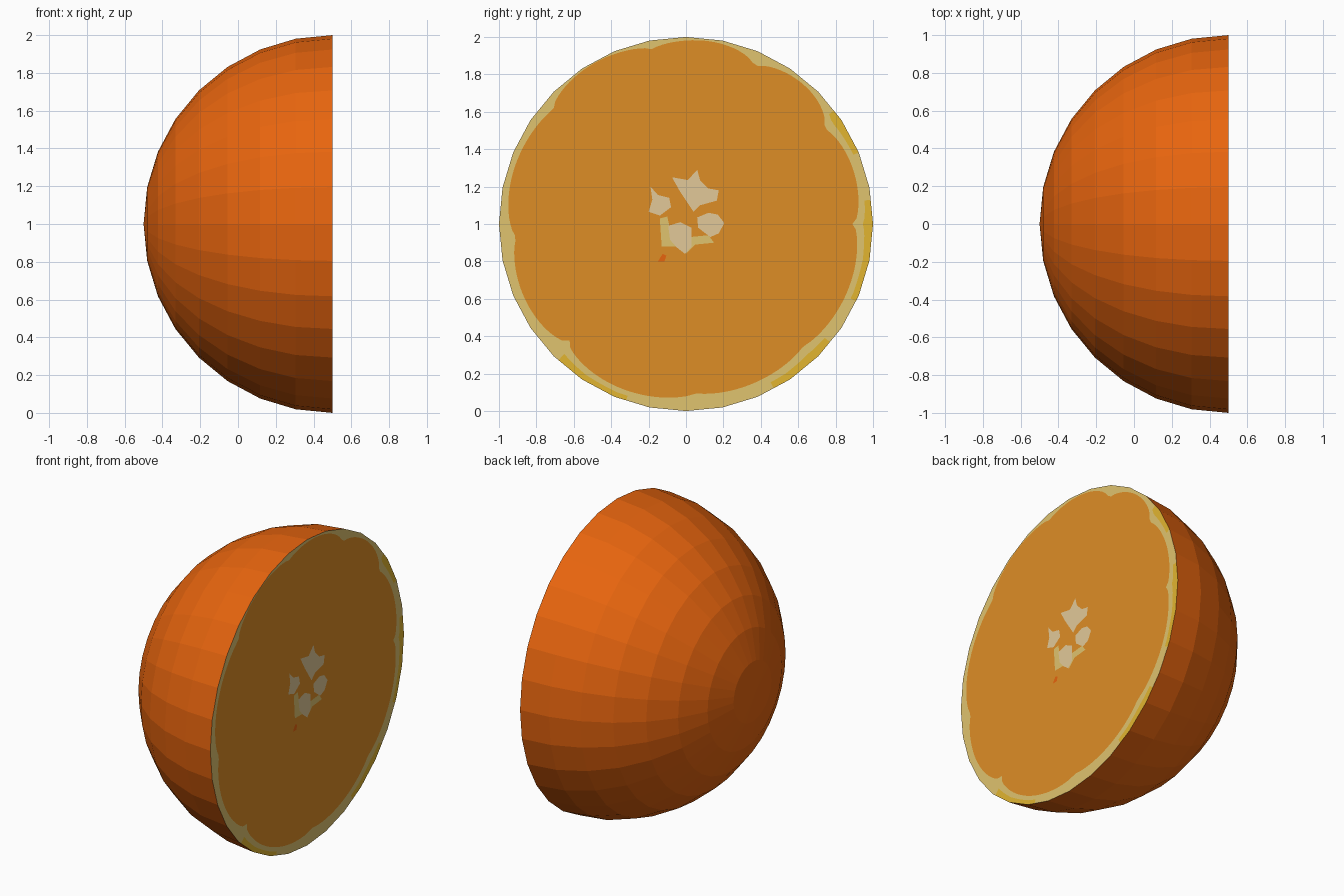
import bpy, bmesh, math
from mathutils import Matrix, Vector

if "Cube" in bpy.data.objects:
    bpy.data.objects.remove(bpy.data.objects["Cube"])


def material(name, rgb):
    lin = [((c / 255 + 0.055) / 1.055) ** 2.4 if c > 10 else c / 255 / 12.92 for c in rgb]
    m = bpy.data.materials.new(name)
    m.diffuse_color = (*lin, 1)
    m.use_nodes = True
    m.node_tree.nodes["Principled BSDF"].inputs["Base Color"].default_value = m.diffuse_color
    return m


peel = material("orange peel", (232, 101, 14))
flesh = material("orange flesh", (222, 141, 38))
pith = material("pale pith", (224, 195, 111))
zest = material("yellow pith", (226, 181, 48))
core = material("cream core", (226, 201, 153))

CUT, MID = 0.5, 1.0   # plane of the cut, height of the centre


def add(name, bm, mats):
    me = bpy.data.meshes.new(name)
    bm.to_mesh(me)
    bm.free()
    for m in mats:
        me.materials.append(m)
    ob = bpy.data.objects.new(name, me)
    bpy.context.collection.objects.link(ob)
    return ob


# Peel: half a sphere with its pole on -x
bm = bmesh.new()
bmesh.ops.create_uvsphere(bm, u_segments=32, v_segments=16, radius=1)
bmesh.ops.delete(bm, geom=[v for v in bm.verts if v.co.z > 0.01], context='VERTS')
bmesh.ops.transform(bm, verts=bm.verts, matrix=Matrix.Translation((CUT, 0, MID))
                    @ Matrix.Rotation(math.pi / 2, 4, 'Y'))
add("peel", bm, [peel])

# Cut face: scalloped flesh inside a pith ring
# each segment: start angle, notch radius, bulge radius
segments = [(0, .89, .94), (35, .885, .975), (66.5, .905, .985), (101, .945, .99),
            (139, .93, .965), (184.5, .90, .95), (225, .88, .945), (273, .90, .925),
            (314, .90, .935), (360, .89, .94)]
yellow_arcs = [(-62, -40), (-25, 8), (22, 38), (226, 252)]


def flesh_radius(deg):
    for (a, ra, bulge), (b, rb, _) in zip(segments, segments[1:]):
        if a <= deg < b:
            t = (deg - a) / (b - a)
            base = ra + (rb - ra) * t
            return base + (bulge - base) * math.sin(math.pi * t) ** 0.45
    return segments[0][1]


def rim_radius(deg):
    half = 360 / 64
    return math.cos(math.radians(half)) / math.cos(math.radians(deg % (2 * half) - half))


def on_cut(y, z, lift=0.0):
    return Vector((CUT + lift, y, MID + z))


bm = bmesh.new()
N = 192
rings = [[], [], []]
for i in range(N):
    d = 360 * i / N
    r0, r2 = flesh_radius(d), rim_radius(d)
    for ring, r in zip(rings, (r0, (r0 + r2) / 2, r2)):
        a = math.radians(d)
        ring.append(bm.verts.new(on_cut(r * math.cos(a), r * math.sin(a))))
bm.faces.new(rings[0]).material_index = 0
for i in range(N):
    j = (i + 1) % N
    d = 360 * (i + 0.5) / N
    yellow = any(a < d < b or a < d - 360 < b for a, b in yellow_arcs)
    for k in (0, 1):
        f = bm.faces.new((rings[k][i], rings[k + 1][i], rings[k + 1][j], rings[k][j]))
        f.material_index = 2 if k and yellow else 1
add("cut_face", bm, [flesh, pith, zest])


# Core patches: thin flat plates on the cut
def patch(name, pts, mat, lift):
    bm = bmesh.new()
    f = bm.faces.new([bm.verts.new(on_cut(y, z, lift)) for y, z in pts])
    f.normal_update()
    if f.normal.x < 0:
        f.normal_flip()
    bmesh.ops.triangulate(bm, faces=[f])
    add(name, bm, [mat])


patch("core_top", [(-.075, .25), (.01, .235), (.06, .29), (.075, .235), (.12, .19), (.175, .18),
                   (.165, .125), (.075, .1), (.04, .065), (.01, .11), (-.03, .17)], core, .004)
patch("core_left", [(-.19, .2), (-.15, .155), (-.09, .14), (-.08, .09), (-.14, .045),
                    (-.2, .065), (-.18, .13)], core, .004)
patch("core_right", [(.06, .035), (.12, .06), (.17, .05), (.205, .005), (.175, -.05),
                     (.13, -.07), (.065, -.02)], core, .004)
patch("core_bottom", [(-.095, -.01), (-.03, .01), (.03, -.02), (.03, -.12), (-.005, -.16),
                      (-.05, -.125), (-.085, -.085)], core, .004)
patch("core_pith_left", [(-.14, .03), (-.1, .04), (-.08, -.05), (-.03, -.12), (-.13, -.12)],
      pith, .002)
patch("core_pith_right", [(.02, -.07), (.12, -.06), (.15, -.1), (.05, -.11), (0, -.16)],
      pith, .002)
patch("peel_fleck", [(-.15, -.2), (-.125, -.16), (-.105, -.17), (-.115, -.2)], peel, .002)
